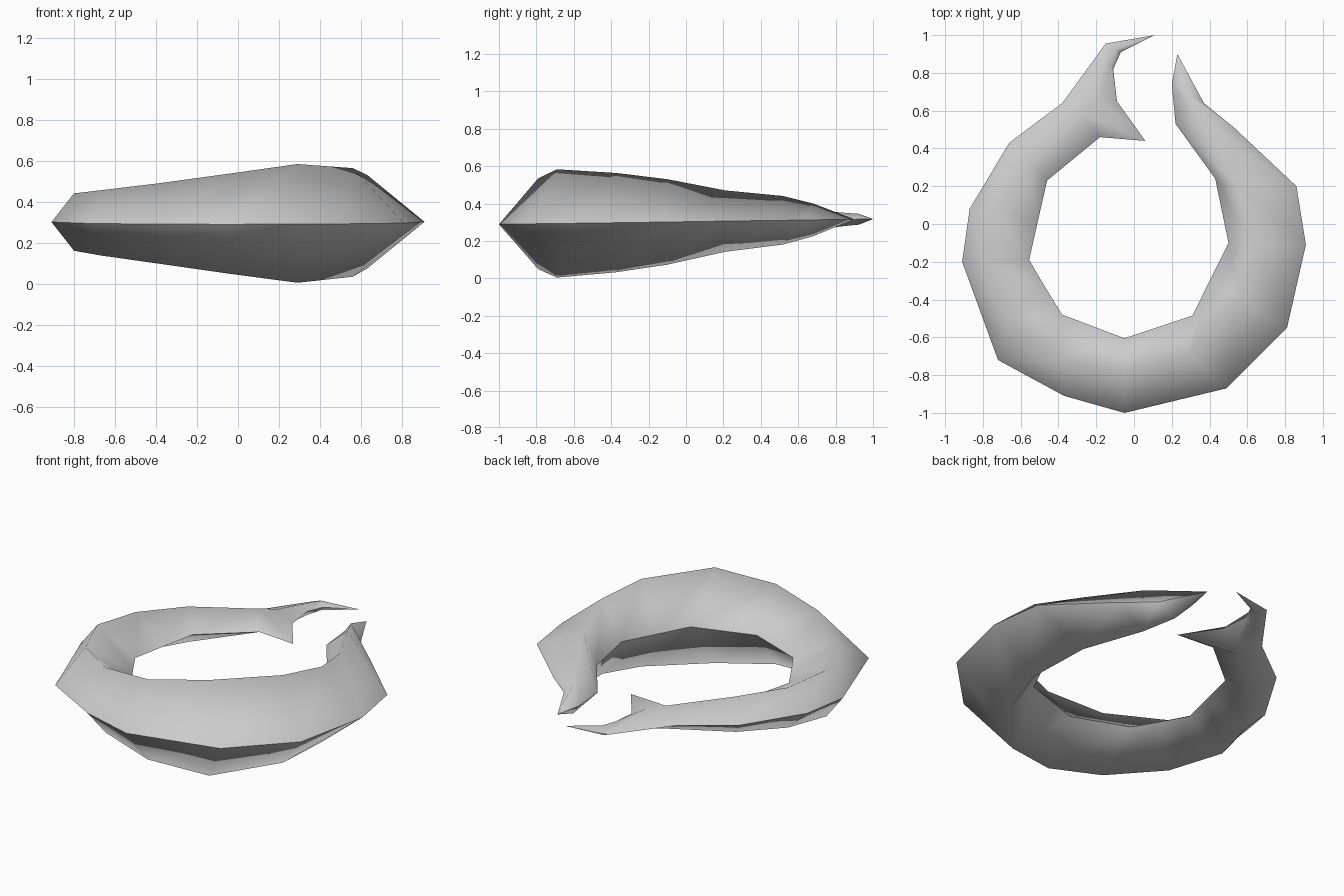
import bpy, bmesh

# Stations along the open ring: outer edge x,y | crest x,y,z | inner edge x,y
STATIONS = [
    (0.11, 1.00, 0.11, 1.00, 0.317, 0.11, 1.00),      # hook point
    (-0.15, 0.955, -0.09, 0.925, 0.345, -0.07, 0.91),
    (-0.15, 0.955, -0.125, 0.85, 0.35, -0.11, 0.82),
    (-0.38, 0.64, -0.19, 0.66, 0.37, -0.09, 0.65),
    (-0.38, 0.64, -0.27, 0.58, 0.38, 0.06, 0.44),     # barb point
    (-0.38, 0.64, -0.27, 0.58, 0.38, -0.18, 0.46),
    (-0.66, 0.43, -0.56, 0.32, 0.415, -0.46, 0.23),
    (-0.87, 0.08, -0.74, 0.08, 0.425, -0.51, 0.01),
    (-0.91, -0.20, -0.80, -0.20, 0.44, -0.555, -0.19),
    (-0.72, -0.72, -0.67, -0.50, 0.455, -0.47, -0.335),
    (-0.37, -0.91, -0.38, -0.72, 0.49, -0.38, -0.48),
    (-0.05, -1.00, -0.05, -0.79, 0.535, -0.05, -0.605),
    (0.49, -0.87, 0.29, -0.69, 0.583, 0.31, -0.485),
    (0.81, -0.55, 0.56, -0.37, 0.563, 0.40, -0.30),
    (0.91, -0.11, 0.63, -0.10, 0.53, 0.50, -0.10),
    (0.86, 0.20, 0.54, 0.21, 0.47, 0.43, 0.24),
    (0.53, 0.51, 0.37, 0.52, 0.44, 0.22, 0.53),
    (0.37, 0.64, 0.28, 0.68, 0.40, 0.20, 0.74),
    (0.23, 0.90, 0.23, 0.90, 0.315, 0.23, 0.90),      # plain point
]


def mid_z(y):
    """Height of the slightly tilted middle plane."""
    return 0.303 + 0.014 * y


bm = bmesh.new()
cache = {}


def vert(x, y, z):
    key = (round(x, 3), round(y, 3), round(z, 3))
    if key not in cache:
        cache[key] = bm.verts.new(key)
    return cache[key]


# Diamond section at each station: outer edge, crest, inner edge, keel
rings, rim = [], set()
for ox, oy, cx, cy, cz, ix, iy in STATIONS:
    tip = (ox, oy) == (ix, iy)
    top = mid_z(cy) if tip else cz
    ring = [vert(ox, oy, mid_z(oy)), vert(cx, cy, top),
            vert(ix, iy, mid_z(iy)), vert(cx, cy, 2 * mid_z(cy) - top)]
    rim.update((ring[0], ring[2]))
    rings.append(ring)

# Skin between stations, collapsing to triangles where points are shared
for a, b in zip(rings, rings[1:]):
    for k in range(4):
        n = (k + 1) % 4
        corners = list(dict.fromkeys((a[k], a[n], b[n], b[k])))
        if len(corners) > 2:
            bm.faces.new(corners)
bmesh.ops.recalc_face_normals(bm, faces=bm.faces)

# Smooth crest and keel, sharp outer and inner edges
for f in bm.faces:
    f.smooth = True
for e in bm.edges:
    e.smooth = not (e.verts[0] in rim and e.verts[1] in rim)

mesh = bpy.data.meshes.new("barbed_ring")
bm.to_mesh(mesh)
bm.free()
grey = bpy.data.materials.new("light_grey")
grey.diffuse_color = (0.6, 0.6, 0.6, 1)
mesh.materials.append(grey)
ring_object = bpy.data.objects.new("barbed_ring", mesh)
bpy.context.collection.objects.link(ring_object)
